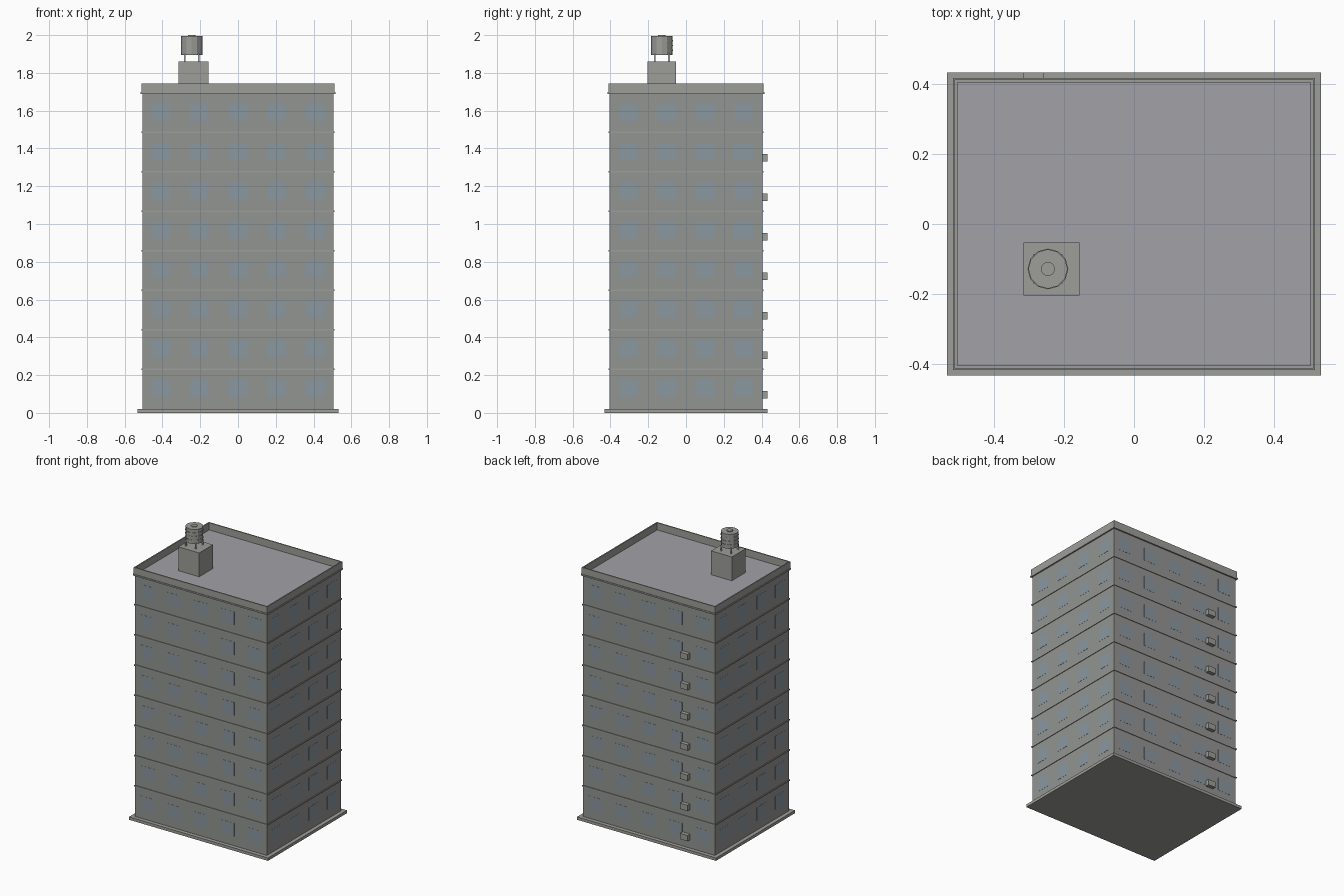
import bpy, bmesh, math
from mathutils import Matrix, Vector

if "Cube" in bpy.data.objects:
    bpy.data.objects.remove(bpy.data.objects["Cube"])


def material(name, rgb):
    m = bpy.data.materials.new(name)
    m.diffuse_color = (*rgb, 1)
    m.use_nodes = True
    m.node_tree.nodes["Principled BSDF"].inputs["Base Color"].default_value = m.diffuse_color
    return m


WALL = material("wall_grey", (0.29, 0.30, 0.29))
TRIM = material("trim_grey", (0.34, 0.34, 0.32))
ROOF = material("roof_grey", (0.36, 0.36, 0.39))
GLASS = material("glass_blue", (0.26, 0.31, 0.35))


def finish(name, bm, mat=None):
    me = bpy.data.meshes.new(name)
    bm.to_mesh(me)
    bm.free()
    ob = bpy.data.objects.new(name, me)
    if mat:
        me.materials.append(mat)
    bpy.context.collection.objects.link(ob)
    return ob


def add_box(bm, x0, x1, y0, y1, z0, z1):
    m = (Matrix.Translation(((x0 + x1) / 2, (y0 + y1) / 2, (z0 + z1) / 2))
         @ Matrix.Diagonal((x1 - x0, y1 - y0, z1 - z0, 1)))
    bmesh.ops.create_cube(bm, size=1, matrix=m)


def box(name, x0, x1, y0, y1, z0, z1, mat=None):
    bm = bmesh.new()
    add_box(bm, x0, x1, y0, y1, z0, z1)
    return finish(name, bm, mat)


def add_cyl(bm, x, y, r, z0, z1, n=12):
    bmesh.ops.create_cone(bm, cap_ends=True, segments=n, radius1=r, radius2=r,
                          depth=z1 - z0, matrix=Matrix.Translation((x, y, (z0 + z1) / 2)))


def add_ring(bm, out, wid, z0, z1):
    # rectangular frame: outer half extents and wall thickness
    def loop(d, z):
        a, b = out[0] - d, out[1] - d
        return [bm.verts.new((sx * a, sy * b, z)) for sx, sy in ((-1, -1), (1, -1), (1, 1), (-1, 1))]
    loops = [loop(0, z0), loop(0, z1), loop(wid, z1), loop(wid, z0)]
    for k in range(4):
        p, q = loops[k], loops[(k + 1) % 4]
        for i in range(4):
            j = (i + 1) % 4
            bm.faces.new((p[i], p[j], q[j], q[i]))


HX, HY = 0.505, 0.405
FLOORS, STEP, Z0, ZR = 8, 0.209, 0.023, 1.695

# Plinth, main block and roof deck
box("plinth", -0.532, 0.532, -0.432, 0.432, 0, 0.02, TRIM)
box("main_block", -HX, HX, -HY, HY, 0.02, ZR - 0.002, WALL)
box("roof_deck", -0.504, 0.504, -0.404, 0.404, ZR - 0.004, ZR, ROOF)

# Floor bands, cornice and parapet
bm = bmesh.new()
for i in range(1, FLOORS):
    z = Z0 + i * STEP
    add_ring(bm, (HX + 0.005, HY + 0.005), 0.006, z - 0.004, z + 0.004)
finish("floor_bands", bm, TRIM)
bm = bmesh.new()
add_ring(bm, (0.515, 0.415), 0.012, ZR - 0.006, ZR + 0.004)
finish("cornice", bm, TRIM)
bm = bmesh.new()
add_ring(bm, (0.511, 0.411), 0.008, ZR - 0.002, 1.745)
finish("parapet", bm, TRIM)

# Windows, almost flush with the four walls
bm = bmesh.new()
E = 0.001
for f in range(FLOORS):
    z = 0.131 + f * STEP
    for s in (-1, 1):
        for c in range(5):
            x = (c - 2) * 0.205
            y = sorted((s * (HY - E), s * (HY + E)))
            add_box(bm, x - 0.05, x + 0.05, *y, z - 0.045, z + 0.045)
        for c in range(4):
            y = (c - 1.5) * 0.203
            x = sorted((s * (HX - E), s * (HX + E)))
            add_box(bm, *x, y - 0.05, y + 0.05, z - 0.045, z + 0.045)
finish("windows", bm, GLASS)

# Air conditioners on the back wall
bm = bmesh.new()
for f in range(7):
    z = 0.097 + f * STEP
    add_box(bm, -0.314, -0.257, HY - 0.002, 0.432, z - 0.02, z + 0.02)
finish("air_conditioners", bm, TRIM)

# Roof bulkhead
box("roof_bulkhead", -0.314, -0.155, -0.203, -0.053, ZR, 1.86, TRIM)

# Water tank with legs, hoops and lid
TX, TY = -0.245, -0.128
bm = bmesh.new()
for sx in (-1, 1):
    for sy in (-1, 1):
        add_box(bm, TX + sx * 0.038 - 0.004, TX + sx * 0.038 + 0.004,
                TY + sy * 0.038 - 0.004, TY + sy * 0.038 + 0.004, 1.86, 1.9)
finish("tank_legs", bm)
bm = bmesh.new()
add_cyl(bm, TX, TY, 0.056, 1.895, 1.995)
finish("water_tank", bm, TRIM)
bm = bmesh.new()
for z in (1.92, 1.945, 1.97):
    add_cyl(bm, TX, TY, 0.058, z - 0.003, z + 0.003)
finish("tank_hoops", bm, TRIM)
bm = bmesh.new()
add_cyl(bm, TX, TY, 0.02, 1.994, 2.0)
finish("tank_lid", bm, TRIM)

# Make all normals face outward
for ob in bpy.data.objects:
    bm = bmesh.new()
    bm.from_mesh(ob.data)
    bmesh.ops.recalc_face_normals(bm, faces=bm.faces)
    bm.to_mesh(ob.data)
    bm.free()
